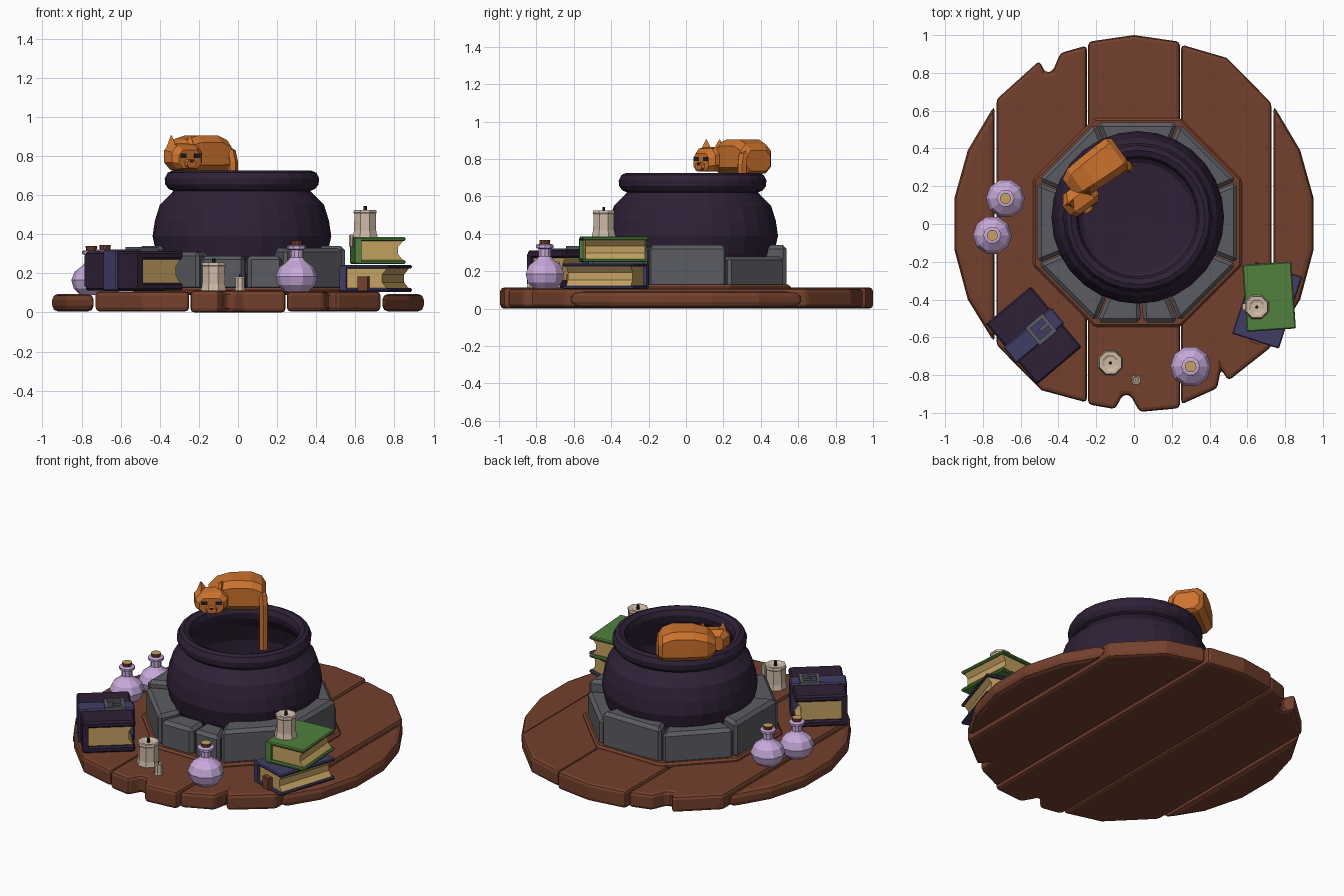
import bpy, bmesh, math
from mathutils import Matrix, Vector

if "Cube" in bpy.data.objects:
    bpy.data.objects.remove(bpy.data.objects["Cube"])

def material(name, r, g, b):
    m = bpy.data.materials.new(name)
    m.diffuse_color = (r, g, b, 1)
    m.use_nodes = True
    m.node_tree.nodes["Principled BSDF"].inputs["Base Color"].default_value = m.diffuse_color
    return m

WOOD = material("brown_wood", .175, .052, .026)
STONE = material("grey_stone", .105, .107, .122)
IRON = material("dark_purple_iron", .028, .015, .038)
ORANGE = material("orange_fur", .60, .17, .026)
GLASS = material("lavender_glass", .57, .40, .70)
WAX = material("cream_wax", .62, .49, .38)
GREEN = material("green_leather", .08, .22, .045)
NAVY = material("navy_leather", .053, .045, .13)
PAPER = material("gold_paper", .55, .36, .12)
BLACK = material("near_black", .012, .011, .018)

def finish(bm, name, mat, loc=(0, 0, 0), ang=0, bevel=0, seg=1):
    bmesh.ops.remove_doubles(bm, verts=bm.verts, dist=1e-5)
    bmesh.ops.recalc_face_normals(bm, faces=bm.faces)
    me = bpy.data.meshes.new(name)
    bm.to_mesh(me)
    bm.free()
    ob = bpy.data.objects.new(name, me)
    bpy.context.collection.objects.link(ob)
    me.materials.append(mat)
    ob.location = loc
    ob.rotation_euler.z = math.radians(ang)
    if bevel:
        b = ob.modifiers.new("bevel", 'BEVEL')
        b.width, b.segments = bevel, seg
        b.limit_method, b.angle_limit = 'ANGLE', math.radians(35)
    return ob

def loft(name, rings, mat, **kw):
    """Skin equal-length point rings and cap both ends."""
    bm = bmesh.new()
    vs = [[bm.verts.new(p) for p in r] for r in rings]
    n = len(rings[0])
    for a, b in zip(vs, vs[1:]):
        for i in range(n):
            bm.faces.new((a[i], a[(i + 1) % n], b[(i + 1) % n], b[i]))
    bm.faces.new(vs[0])
    bm.faces.new(vs[-1])
    return finish(bm, name, mat, **kw)

def prism(name, pts, z0, z1, mat, **kw):
    return loft(name, [[(x, y, z) for x, y in pts] for z in (z0, z1)], mat, **kw)

def box(name, x0, x1, y0, y1, z0, z1, mat, **kw):
    return prism(name, [(x0, y0), (x1, y0), (x1, y1), (x0, y1)], z0, z1, mat, **kw)

def lathe(name, prof, n, mat, loc, turn=0):
    bm = bmesh.new()
    rings = [[bm.verts.new((r * math.cos(math.tau * (i + turn) / n),
                            r * math.sin(math.tau * (i + turn) / n), z))
              for i in range(n)] for r, z in prof]
    for a, b in zip(rings, rings[1:]):
        for i in range(n):
            bm.faces.new((a[i], a[(i + 1) % n], b[(i + 1) % n], b[i]))
    bmesh.ops.dissolve_degenerate(bm, dist=1e-6, edges=bm.edges)
    return finish(bm, name, mat, loc)

# Plank floor with chipped ends
mid = [(-.243, .965), (0, 1), (.243, .965), (.243, -.975), (.03, -.995),
       (-.02, -.905), (-.06, -.905), (-.1, -.98), (-.243, -.955)]
inner = [(.25, .95), (.49, .88), (.728, .64), (.728, -.65), (.5, -.83),
         (.46, -.77), (.44, -.87), (.25, -.955)]
inner_left = [(-.25, .945), (-.39, .905), (-.43, .81), (-.47, .80), (-.5, .865),
              (-.728, .66), (-.728, -.64), (-.49, -.88), (-.25, -.945)]
outer = [(.738, .63), (.88, .39), (.95, .14), (.95, -.14), (.88, -.4), (.738, -.63)]
floor = [("plank_middle", mid, 0, .113), ("plank_right", inner, .005, .108),
         ("plank_left", inner_left, .005, .108), ("plank_outer_right", outer, .005, .095),
         ("plank_outer_left", [(-x, y) for x, y in outer], .005, .095)]
for nm, pts, z0, z1 in floor:
    prism(nm, pts, z0, z1, WOOD, bevel=.03, seg=2)

# Octagonal wooden kerb and ring of stones
CX, CY = .018, .008
def octa(k, r):
    a = math.radians(22.5 + 45 * k)
    return Vector((r * math.cos(a), r * math.sin(a)))
prism("kerb", [octa(k, .598) for k in range(8)], .09, .128, WOOD,
      loc=(CX, CY, 0), bevel=.012)
heights = [.34, .28, .34, .31, .34, .31, .29, .33]
for k, h in enumerate(heights):
    a0, a1, b0, b1 = octa(k - 1, .572), octa(k, .572), octa(k - 1, .42), octa(k, .42)
    cuts = [(.01, .54), (.57, .99)] if k == 6 else [(.01, .99)]
    for s, t in cuts:
        quad = [a0.lerp(a1, s), a0.lerp(a1, t), b0.lerp(b1, t), b0.lerp(b1, s)]
        prism("ring_stone", quad, .11, h, STONE, loc=(CX, CY, 0), bevel=.02)

# Cauldron, hollow with a rolled rim
lathe("cauldron", [(0, .12), (.30, .12), (.39, .2), (.435, .29), (.457, .39), (.445, .47),
      (.42, .55), (.365, .605), (.35, .622), (.375, .632), (.392, .655), (.395, .685),
      (.38, .715), (.355, .725), (.325, .712), (.312, .68), (.32, .64), (.37, .57),
      (.41, .46), (.41, .36), (.36, .25), (.29, .2), (0, .19)], 28, IRON, (.02, .035, 0))

# Bottles with corks
def bottle(x, y, z, s):
    prof = [(0, 0), (.06, 0), (.095, .035), (.108, .08), (.09, .125), (.047, .158), (.034, .175),
            (.034, .215), (.05, .22), (.05, .235), (.04, .24), (0, .24)]
    lathe("bottle", [(r * s, h * s) for r, h in prof], 10, GLASS, (x, y, z))
    cork = lathe("cork", [(0, .23 * s), (.027 * s, .23 * s), (.031 * s, .262 * s), (0, .262 * s)],
                 10, WOOD, (x, y, z))
    cork.data.materials.append(PAPER)
    for p in cork.data.polygons:
        p.material_index = int(p.normal.z > .9)
bottle(.30, -.755, .105, 1)
bottle(-.68, .135, .095, .95)
bottle(-.75, -.06, .09, .95)

# Candles with wicks
def candle(x, y, z, r, h):
    lathe("candle", [(0, 0), (r * 1.08, 0), (r * .95, h * .25), (r * .93, h * .85), (r, h * .9),
                     (r * .95, h), (r * .7, h), (r * .5, h * .95), (0, h * .94)], 8, WAX, (x, y, z), .5)
    lathe("wick", [(0, h * .9), (r * .14, h * .9), (r * .14, h + r * .3), (0, h + r * .3)],
          6, BLACK, (x, y, z))
candle(-.125, -.735, .108, .066, .147)
candle(.01, -.825, .105, .027, .08)
candle(.65, -.44, .385, .064, .14)
box("wax_drip", .568, .592, -.45, -.425, .33, .40, WAX, bevel=.008)
box("wax_drip_top", .575, .61, -.455, -.42, .385, .40, WAX)

# Books: spine on local -x, hollowed fore edge on local +x
def book(name, x, y, ang, w, l, z0, z1, t, cover):
    at = dict(loc=(x, y, 0), ang=ang)
    w, l = w / 2, l / 2
    for nm, a, b in (("bottom", z0, z0 + t), ("top", z1 - t, z1)):
        box(f"{name}_{nm}_cover", -w, w, -l, l, a, b, cover, bevel=min(.01, t * .3), **at)
    box(name + "_spine", -w, -w + .035, -l, l, z0 + t * .5, z1 - t * .5, cover, **at)
    a, b, e = z0 + t, z1 - t, w - .012
    edge = [(-w + .03, a), (e, a), (e - .025, a * .7 + b * .3), (e - .025, a * .3 + b * .7),
            (e, b), (-w + .03, b)]
    loft(name + "_pages", [[(px, s * (l - .018), pz) for px, pz in edge] for s in (-1, 1)],
         PAPER, **at)

book("navy_book", .705, -.43, -18, .26, .40, .106, .242, .018, NAVY)
book("green_book", .715, -.385, 4, .26, .355, .248, .385, .02, GREEN)
book("strapped_book", -.53, -.59, 40, .31, .42, .112, .312, .04, IRON)
nb = dict(loc=(.705, -.43, 0), ang=-18)
prism("bookmark", [(-.03, -.212), (.025, -.212), (.025, -.18), (-.03, -.18)], .11, .185, WOOD, **nb)

# Strap and buckle round the big book
sb = dict(loc=(-.53, -.59, 0), ang=40)
box("strap", -.166, .166, -.055, .055, .11, .322, NAVY, bevel=.008, **sb)
for x0, x1, y0, y1 in ((-.01, .11, .04, .06), (-.01, .11, -.06, -.04), (-.01, .01, -.06, .06),
                       (.09, .11, -.06, .06), (.04, .10, -.01, .01)):
    box("buckle_bar", x0, x1, y0, y1, .315, .335, STONE, **sb)

# Cat: sections are (distance, half width, low, high, chamfer)
def fur(name, sections, loc, ang):
    rings = []
    for d, w, a, b, c in sections:
        half = [(w - c, a), (w, a + c), (w, b - c), (w - c, b)]
        rings.append([(d, y, z) for y, z in half + [(-y, z) for y, z in reversed(half)]])
    return loft(name, rings, ORANGE, loc=loc, ang=ang)

fur("cat_body", [(-.17, .06, .75, .84, .025), (-.12, .088, .722, .885, .035),
                 (-.04, .095, .72, .905, .035), (.08, .1, .72, .905, .035),
                 (.14, .1, .722, .88, .035), (.165, .08, .735, .845, .03)], (-.205, .29, 0), 36)
head = Matrix.Translation((-.285, .135, 0)) @ Matrix.Rotation(math.radians(-54), 4, 'Z')
hat = dict(loc=head.translation, ang=-54)
fur("cat_head", [(-.07, .06, .75, .84, .02), (-.02, .1, .732, .865, .035),
                 (.04, .095, .732, .855, .035), (.068, .07, .737, .83, .025)], hat["loc"], -54)
fur("cat_muzzle", [(.04, .04, .738, .79, .012), (.084, .028, .742, .778, .01)], hat["loc"], -54)
for s in (-1, 1):
    loft("cat_ear", [[(-.02, s * .085, .845), (.03, s * .055, .845), (-.02, s * .02, .845)],
                     [(-.012, s * .064, .905), (-.009, s * .061, .905), (-.012, s * .058, .905)]],
         ORANGE, **hat)
    # eye plate lying on the front of the face
    box("cat_eye", .064, .0715, s * .024, s * .062, .79, .812, BLACK, **hat)
box("cat_nose", .08, .087, -.009, .009, .766, .777, BLACK, **hat)

# Tail hanging into the cauldron
cu = bpy.data.curves.new("cat_tail", 'CURVE')
cu.dimensions = '3D'
cu.bevel_depth, cu.bevel_resolution, cu.use_fill_caps = .027, 1, True
path = [(-.12, .35, .82), (-.07, .325, .835), (-.035, .305, .815), (-.027, .30, .77), (-.027, .30, .48)]
sp = cu.splines.new('POLY')
sp.points.add(len(path) - 1)
for p, c in zip(sp.points, path):
    p.co = (*c, 1)
sp.use_smooth = False
cu.materials.append(ORANGE)
bpy.context.collection.objects.link(bpy.data.objects.new("cat_tail", cu))
